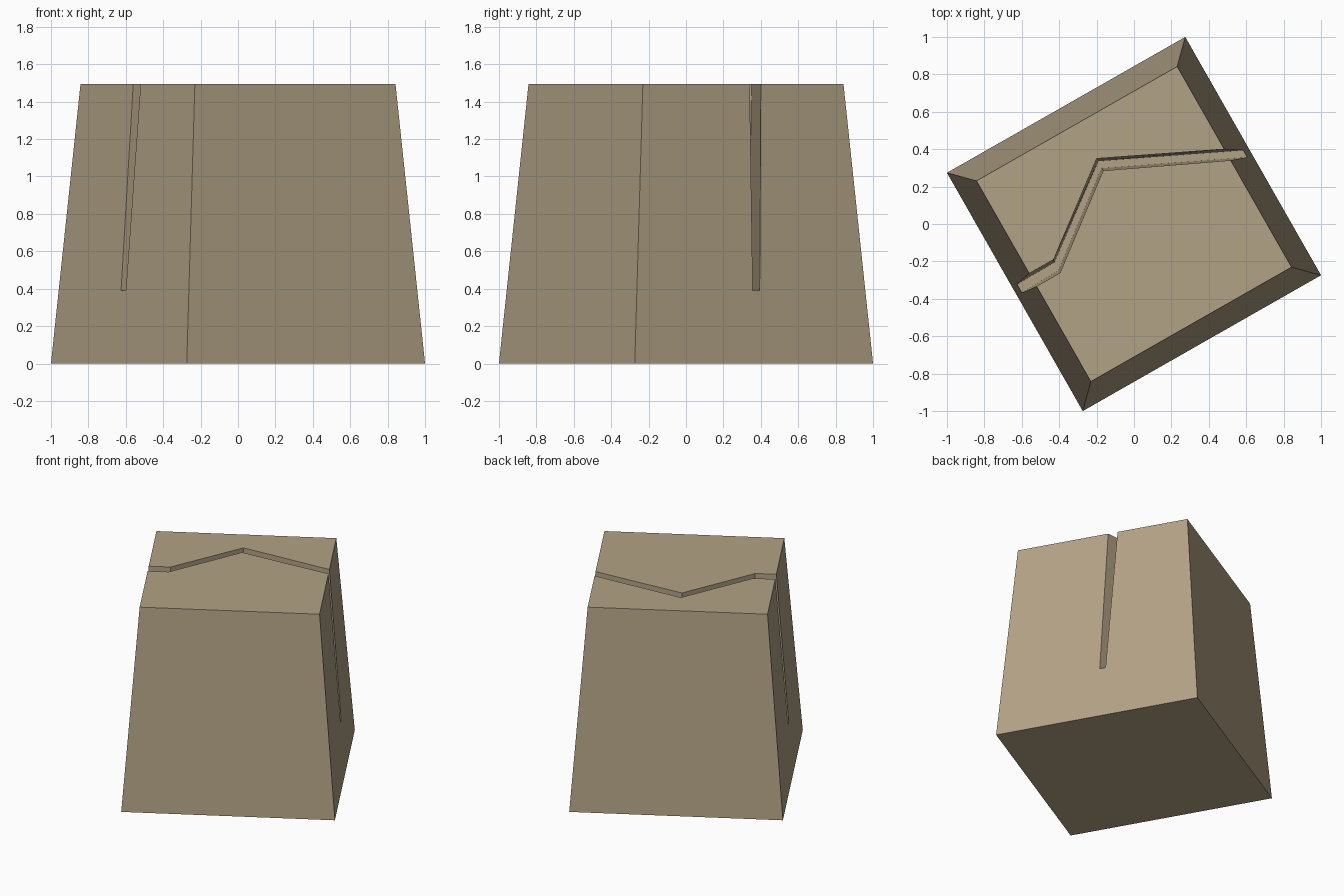
import bpy, bmesh
from mathutils import Vector

if "Cube" in bpy.data.objects:
    bpy.data.objects.remove(bpy.data.objects["Cube"])

TOP, FLOOR = 1.495, 0.39

stone = bpy.data.materials.new("sandstone")
stone.diffuse_color = (0.445, 0.36, 0.235, 1)
stone.use_nodes = True
stone.node_tree.nodes["Principled BSDF"].inputs["Base Color"].default_value = stone.diffuse_color


def loft(name, low, high):
    """Closed solid between two rings with the same number of points."""
    bm = bmesh.new()
    a = [bm.verts.new(p) for p in low]
    b = [bm.verts.new(p) for p in high]
    n = len(a)
    bm.faces.new(a[::-1])
    bm.faces.new(b)
    for i in range(n):
        j = (i + 1) % n
        bm.faces.new((a[i], a[j], b[j], b[i]))
    bmesh.ops.recalc_face_normals(bm, faces=bm.faces)
    me = bpy.data.meshes.new(name)
    bm.to_mesh(me)
    bm.free()
    me.materials.append(stone)
    ob = bpy.data.objects.new(name, me)
    bpy.context.collection.objects.link(ob)
    return ob


# Tapered square block, turned about 30 degrees
square = [(-1, 0.274), (-0.274, -1), (1, -0.274), (0.274, 1)]
block = loft("cracked_block", [(x, y, 0) for x, y in square],
             [(x * 0.842, y * 0.842, TOP) for x, y in square])


# Zigzag crack: two edges, run on past the block sides at both ends
def crack_ring(upper, lower, z):
    def run_on(pts):
        p = [Vector((x, y, z)) for x, y in pts]
        p[0] += (p[0] - p[1]).normalized() * 0.2
        p[-1] += (p[-1] - p[-2]).normalized() * 0.2
        return p
    return run_on(lower) + run_on(upper)[::-1]


rim = crack_ring([(-0.56, -0.264), (-0.43, -0.19), (-0.2, 0.35), (0.481, 0.40)],
                 [(-0.52, -0.332), (-0.395, -0.26), (-0.165, 0.285), (0.516, 0.34)], TOP)
bed = crack_ring([(-0.625, -0.322), (-0.425, -0.205), (-0.19, 0.336), (0.585, 0.394)],
                 [(-0.60, -0.368), (-0.405, -0.25), (-0.174, 0.298), (0.607, 0.357)], FLOOR)
over = [r + (r - b) * 0.1 for r, b in zip(rim, bed)]   # same slope, above the top
cutter = loft("crack_cutter", bed, over)
cutter.hide_render = True
cutter.hide_viewport = True

cut = block.modifiers.new("crack", 'BOOLEAN')
cut.operation = 'DIFFERENCE'
cut.solver = 'EXACT'
cut.object = cutter
